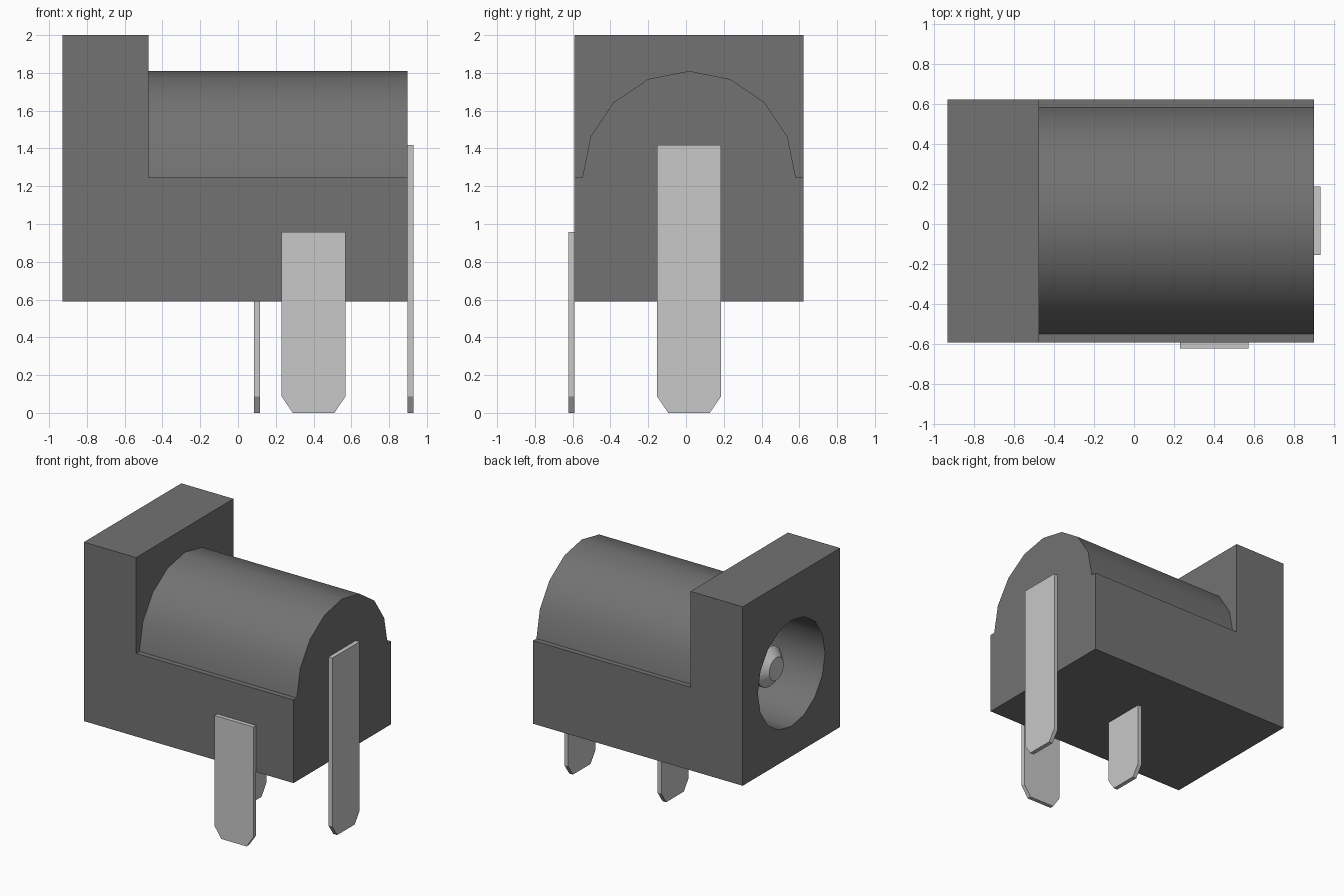
import bpy, bmesh, math
from mathutils import Vector

if "Cube" in bpy.data.objects:
    bpy.data.objects.remove(bpy.data.objects["Cube"], do_unlink=True)


def material(name, value):
    m = bpy.data.materials.new(name)
    m.use_nodes = True
    colour = (value, value, value, 1)
    m.diffuse_color = colour
    m.node_tree.nodes["Principled BSDF"].inputs["Base Color"].default_value = colour
    return m


plastic = material("dark grey plastic", 0.17)
metal = material("light grey metal", 0.58)


def finish(name, bm, mat):
    bmesh.ops.recalc_face_normals(bm, faces=bm.faces)
    me = bpy.data.meshes.new(name)
    bm.to_mesh(me)
    bm.free()
    me.materials.append(mat)
    ob = bpy.data.objects.new(name, me)
    bpy.context.collection.objects.link(ob)
    return ob


def prism(name, profile, axis, start, end, mat):
    """Extrude a profile along x (points are y, z) or along y (points are x, z)."""
    bm = bmesh.new()
    if axis == "x":
        pts, move = [(start, a, b) for a, b in profile], Vector((end - start, 0, 0))
    else:
        pts, move = [(a, start, b) for a, b in profile], Vector((0, end - start, 0))
    face = bm.faces.new([bm.verts.new(p) for p in pts])
    ext = bmesh.ops.extrude_face_region(bm, geom=[face], use_keep_orig=True)
    bmesh.ops.translate(bm, vec=move,
                        verts=[v for v in ext["geom"] if isinstance(v, bmesh.types.BMVert)])
    return finish(name, bm, mat)


def arc(radius, steps, sweep):
    """Points around the barrel axis, counted from +y upward."""
    return [(AXIS_Y + radius * math.cos(sweep * i / steps),
             DECK + radius * math.sin(sweep * i / steps)) for i in range(steps + 1)]


def select_only(ob):
    bpy.ops.object.select_all(action="DESELECT")
    ob.select_set(True)
    bpy.context.view_layer.objects.active = ob


def boolean(ob, tool, operation):
    mod = ob.modifiers.new(operation.title(), "BOOLEAN")
    mod.operation, mod.object, mod.solver = operation, tool, "EXACT"
    select_only(ob)
    bpy.ops.object.modifier_apply(modifier=mod.name)
    bpy.data.objects.remove(tool, do_unlink=True)


def smooth(ob):
    select_only(ob)
    bpy.ops.object.shade_smooth_by_angle(angle=math.radians(30))


LEFT, STEP, RIGHT = -0.93, -0.475, 0.897
FRONT, BACK = -0.59, 0.622
BASE, DECK, TOP = 0.59, 1.245, 2.0
AXIS_Y = 0.016

# Housing: L-shaped block with a half-round barrel on its deck
housing = prism("housing", [(LEFT, BASE), (RIGHT, BASE), (RIGHT, DECK),
                            (STEP, DECK), (STEP, TOP), (LEFT, TOP)],
                "y", FRONT, BACK, plastic)
half_round = arc(0.565, 8, math.pi)
half_round += [(half_round[-1][0], 1.0), (half_round[0][0], 1.0)]
boolean(housing, prism("barrel", half_round, "x", -0.6, RIGHT, plastic), "UNION")

# Socket bored into the tall end
bore = arc(0.418, 16, math.tau)[:-1]
boolean(housing, prism("bore_cutter", bore, "x", LEFT - 0.1, 0.4, plastic), "DIFFERENCE")
smooth(housing)

# Centre pin with a tapered tip, standing on the socket floor
bm = bmesh.new()
rings = [[bm.verts.new((x, y, z)) for y, z in arc(r, 16, math.tau)[:-1]]
         for x, r in ((-0.80, 0.09), (-0.74, 0.157), (0.42, 0.157))]
for a, b in zip(rings, rings[1:]):
    for i in range(16):
        j = (i + 1) % 16
        bm.faces.new((a[i], a[j], b[j], b[i]))
bm.faces.new(rings[0])
bm.faces.new(rings[-1])
smooth(finish("centre_pin", bm, metal))


# Solder blades with chamfered lower corners
def blade(name, centre, height, axis, start, end):
    half, cut, rise = 0.17, 0.06, 0.088
    profile = [(centre - half, height), (centre - half, rise), (centre - half + cut, 0),
               (centre + half - cut, 0), (centre + half, rise), (centre + half, height)]
    return prism(name, profile, axis, start, end, metal)


blade("front_blade", 0.40, 0.957, "y", -0.622, FRONT)
blade("end_blade", AXIS_Y, 1.417, "x", RIGHT, 0.93)
blade("middle_blade", AXIS_Y, BASE + 0.01, "x", 0.084, 0.117)
